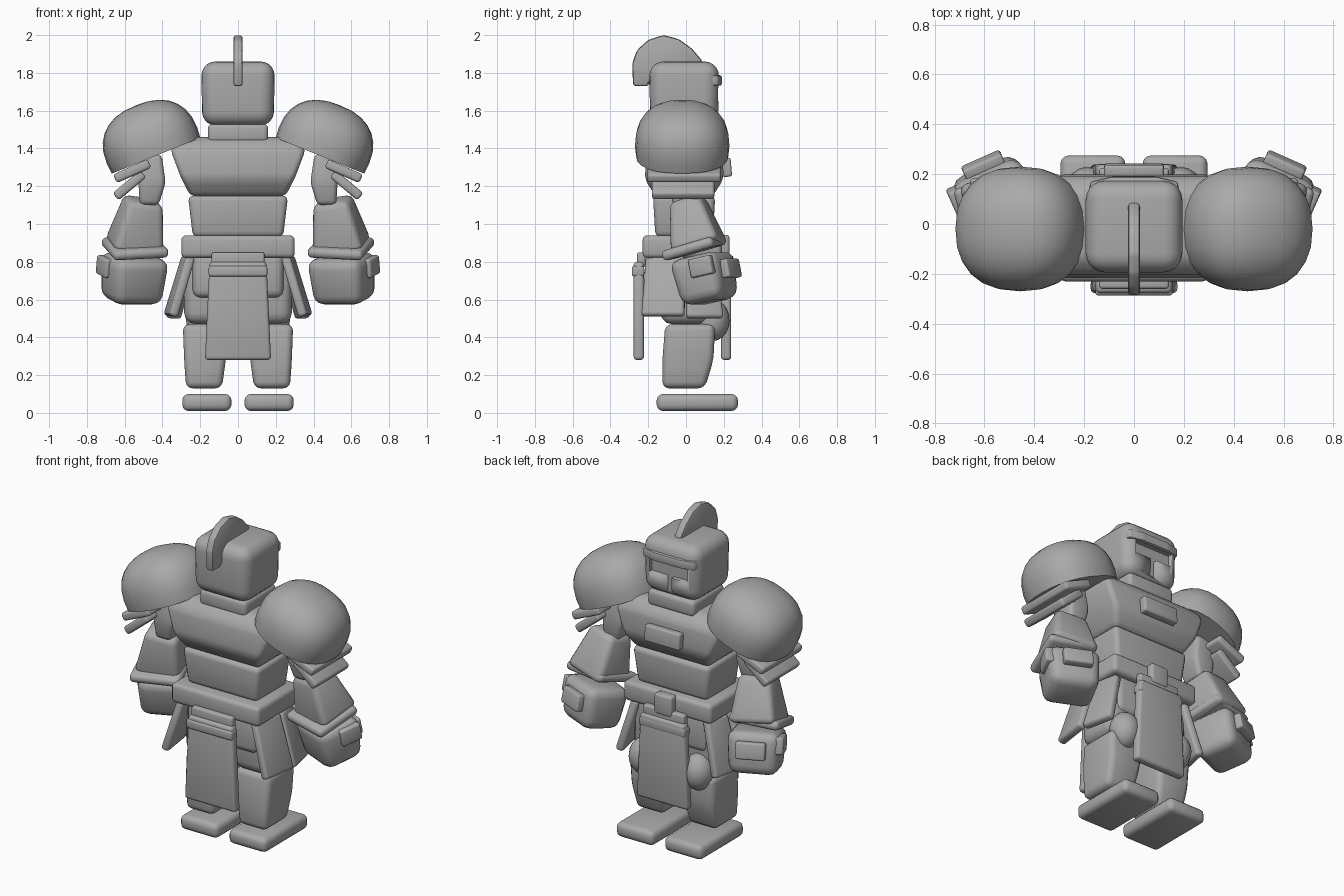
import bpy, bmesh, math
from mathutils import Matrix, Vector, Euler

old = bpy.data.objects.get("Cube")
if old:
    bpy.data.objects.remove(old, do_unlink=True)

GREY = (0.4, 0.4, 0.4, 1)
armour = bpy.data.materials.new("armour_grey")
armour.use_nodes = True
armour.diffuse_color = GREY
armour.node_tree.nodes["Principled BSDF"].inputs["Base Color"].default_value = GREY


def finish(name, bm, bevel=0, mirror=False, segments=3):
    """Round the edges, shade and optionally mirror across x."""
    if bevel:
        bmesh.ops.bevel(bm, geom=bm.edges[:], offset=bevel, segments=segments,
                        profile=0.5, affect='EDGES', clamp_overlap=True)
    bmesh.ops.recalc_face_normals(bm, faces=bm.faces[:])
    mesh = bpy.data.meshes.new(name)
    bm.to_mesh(mesh)
    bm.free()
    mesh.materials.append(armour)
    ob = bpy.data.objects.new(name, mesh)
    bpy.context.collection.objects.link(ob)
    bpy.ops.object.select_all(action='DESELECT')
    ob.select_set(True)
    bpy.context.view_layer.objects.active = ob
    bpy.ops.object.shade_smooth_by_angle(angle=math.radians(40))
    if mirror:
        ob.modifiers.new("Mirror", 'MIRROR')
    return ob


def placed(bm, loc, rot):
    turn = Euler([math.radians(a) for a in rot]).to_matrix().to_4x4()
    bm.transform(Matrix.Translation(loc) @ turn)


def block(name, loc, size, bevel=0.02, top=(1, 1), bottom=(1, 1),
          rot=(0, 0, 0), mirror=False, segments=3):
    """Rounded box whose top and bottom can be tapered."""
    bm = bmesh.new()
    bmesh.ops.create_cube(bm, size=1)
    for v in bm.verts:
        taper = top if v.co.z > 0 else bottom
        v.co = Vector((v.co.x * size[0] * taper[0], v.co.y * size[1] * taper[1],
                       v.co.z * size[2]))
    placed(bm, loc, rot)
    return finish(name, bm, bevel, mirror, segments)


def loft(name, sections, bevel, mirror=False):
    """Stack of rectangles: z, x centre, x half, y back, y front."""
    bm = bmesh.new()
    rings = []
    for z, cx, hx, y0, y1 in sections:
        rings.append([bm.verts.new(p) for p in
                      ((cx - hx, y0, z), (cx + hx, y0, z), (cx + hx, y1, z), (cx - hx, y1, z))])
    for a, b in zip(rings, rings[1:]):
        for i in range(4):
            j = (i + 1) % 4
            bm.faces.new((a[i], a[j], b[j], b[i]))
    bm.faces.new(rings[0])
    bm.faces.new(rings[-1])
    return finish(name, bm, bevel, mirror)


def prism(name, points, depth, bevel):
    """Extrude an outline given as 3D points along a vector."""
    bm = bmesh.new()
    depth = Vector(depth)
    a = [bm.verts.new(Vector(p) - depth / 2) for p in points]
    b = [bm.verts.new(Vector(p) + depth / 2) for p in points]
    bm.faces.new(a)
    bm.faces.new(b)
    for i in range(len(a)):
        j = (i + 1) % len(a)
        bm.faces.new((a[i], a[j], b[j], b[i]))
    return finish(name, bm, bevel, segments=2)


# Helmet with a T-shaped visor opening
helmet = block("helmet", (0, -0.01, 1.69), (0.39, 0.37, 0.34), 0.075,
               bottom=(0.97, 0.97), segments=5)
for name, loc, size in (("eye_slot_cutter", (0, 0.18, 1.69), (0.26, 0.07, 0.08)),
                        ("nose_slot_cutter", (0, 0.18, 1.62), (0.04, 0.07, 0.14))):
    cutter = block(name, loc, size, 0)
    cutter.hide_render = True
    cutter.hide_viewport = True
    cut = helmet.modifiers.new(name, 'BOOLEAN')
    cut.operation = 'DIFFERENCE'
    cut.object = cutter

brow = [(-0.185, 0.11), (-0.175, 0.17), (-0.09, 0.19), (0.09, 0.19), (0.175, 0.17),
        (0.185, 0.11), (0.14, 0.11), (0.08, 0.14), (-0.08, 0.14), (-0.14, 0.11)]
prism("brow_guard", [(x, y, 1.76) for x, y in brow], (0, 0, 0.055), 0.01)

# Crest running from the back of the helmet over its top
crest = [(-0.28, 1.73), (-0.285, 1.85), (-0.26, 1.92), (-0.2, 1.975), (-0.12, 2.0),
         (-0.04, 1.98), (0.03, 1.93), (0.09, 1.86), (0.0, 1.83), (-0.15, 1.82), (-0.2, 1.73)]
prism("crest", [(0, y, z) for y, z in crest], (0.05, 0, 0), 0.014)

# Torso
block("neck_collar", (0, 0, 1.48), (0.32, 0.31, 0.1), 0.025)
loft("chest", [(1.145, 0, 0.25, -0.16, 0.14), (1.24, 0, 0.3, -0.22, 0.2),
               (1.4, 0, 0.36, -0.2, 0.19), (1.46, 0, 0.3, -0.14, 0.13)], 0.03)
block("chest_plate", (0, 0.215, 1.3), (0.24, 0.05, 0.1), 0.012, rot=(5, 0, 0))
block("abdomen", (0, -0.01, 1.04), (0.53, 0.33, 0.22), 0.03, bottom=(0.9, 0.92))
block("belt", (0, -0.02, 0.88), (0.6, 0.42, 0.12), 0.025)
block("belt_buckle", (0, 0.2, 0.88), (0.12, 0.06, 0.125), 0.015)
block("pelvis", (0, -0.01, 0.73), (0.48, 0.32, 0.24), 0.04)

# Hanging cloths with their bands, back and front
for side, y in (("back", -0.25), ("front", 0.212)):
    block(side + "_cloth", (0, y, 0.54), (0.35, 0.055, 0.52), 0.018, top=(0.86, 1))
    block(side + "_cloth_band", (0, y - 0.004, 0.75), (0.31, 0.066, 0.055), 0.012)
    block(side + "_cloth_hanger", (0, y * 0.95, 0.81), (0.28, 0.045, 0.08), 0.012)

# Hip plates, two on each side
block("rear_hip_plate", (0.31, -0.115, 0.67), (0.05, 0.23, 0.33), 0.018,
      top=(1, 0.9), rot=(0, -17, -8), mirror=True)
block("front_hip_plate", (0.3, 0.09, 0.66), (0.05, 0.2, 0.33), 0.018,
      top=(1, 0.8), rot=(0, -16, 12), mirror=True)

# Legs
block("thigh", (0.165, 0, 0.64), (0.24, 0.27, 0.34), 0.06, mirror=True)
loft("shin", [(0.13, 0.18, 0.095, -0.125, 0.1), (0.28, 0.175, 0.11, -0.125, 0.145),
              (0.47, 0.17, 0.122, -0.11, 0.155)], 0.035, mirror=True)
bm = bmesh.new()
bmesh.ops.create_uvsphere(bm, u_segments=16, v_segments=10, radius=1)
bm.transform(Matrix.Diagonal((0.09, 0.09, 0.11, 1)))
placed(bm, (0.185, 0.14, 0.49), (0, 0, 0))
finish("knee_guard", bm, mirror=True)
loft("foot", [(0.01, 0.165, 0.13, -0.155, 0.275), (0.1, 0.165, 0.13, -0.155, 0.275)], 0.032, True)

# Shoulder domes: squarish ellipsoids with a flattened underside
bm = bmesh.new()
bmesh.ops.create_uvsphere(bm, u_segments=24, v_segments=14, radius=1)
for v in bm.verts:
    v.co = Vector([math.copysign(abs(c) ** 0.85, c) for c in v.co])
    v.co.z = max(v.co.z, -0.25)
    v.co = Vector((v.co.x * 0.258, v.co.y * 0.25, v.co.z * 0.23))
placed(bm, (0.455, -0.02, 1.415), (0, 22, 0))
finish("shoulder_guard", bm, mirror=True)
block("upper_shoulder_band", (0.56, -0.01, 1.28), (0.2, 0.39, 0.05), 0.015,
      rot=(0, 24, 0), mirror=True)
block("lower_shoulder_band", (0.575, -0.015, 1.205), (0.19, 0.33, 0.05), 0.015,
      rot=(0, 40, 0), mirror=True)

# Arms, leaning slightly forward
loft("upper_arm", [(1.1, 0.47, 0.05, -0.07, 0.07), (1.22, 0.455, 0.072, -0.09, 0.08),
                   (1.37, 0.455, 0.05, -0.08, 0.07)], 0.025, mirror=True)
block("forearm", (0.525, 0.04, 1.0), (0.28, 0.27, 0.27), 0.035, top=(0.68, 0.62),
      rot=(16, -7, -14), mirror=True)
block("cuff", (0.545, 0.04, 0.875), (0.3, 0.29, 0.055), 0.024,
      rot=(16, 3, -14), mirror=True)
block("fist", (0.555, 0.105, 0.71), (0.31, 0.28, 0.25), 0.055, bottom=(0.9, 0.85),
      rot=(12, 0, -24), mirror=True)
block("knuckle_plate", (0.605, 0.235, 0.765), (0.17, 0.05, 0.1), 0.012,
      rot=(12, 0, -24), mirror=True)
block("hand_side_plate", (0.7, 0.085, 0.775), (0.06, 0.13, 0.1), 0.012,
      rot=(12, 0, -24), mirror=True)
